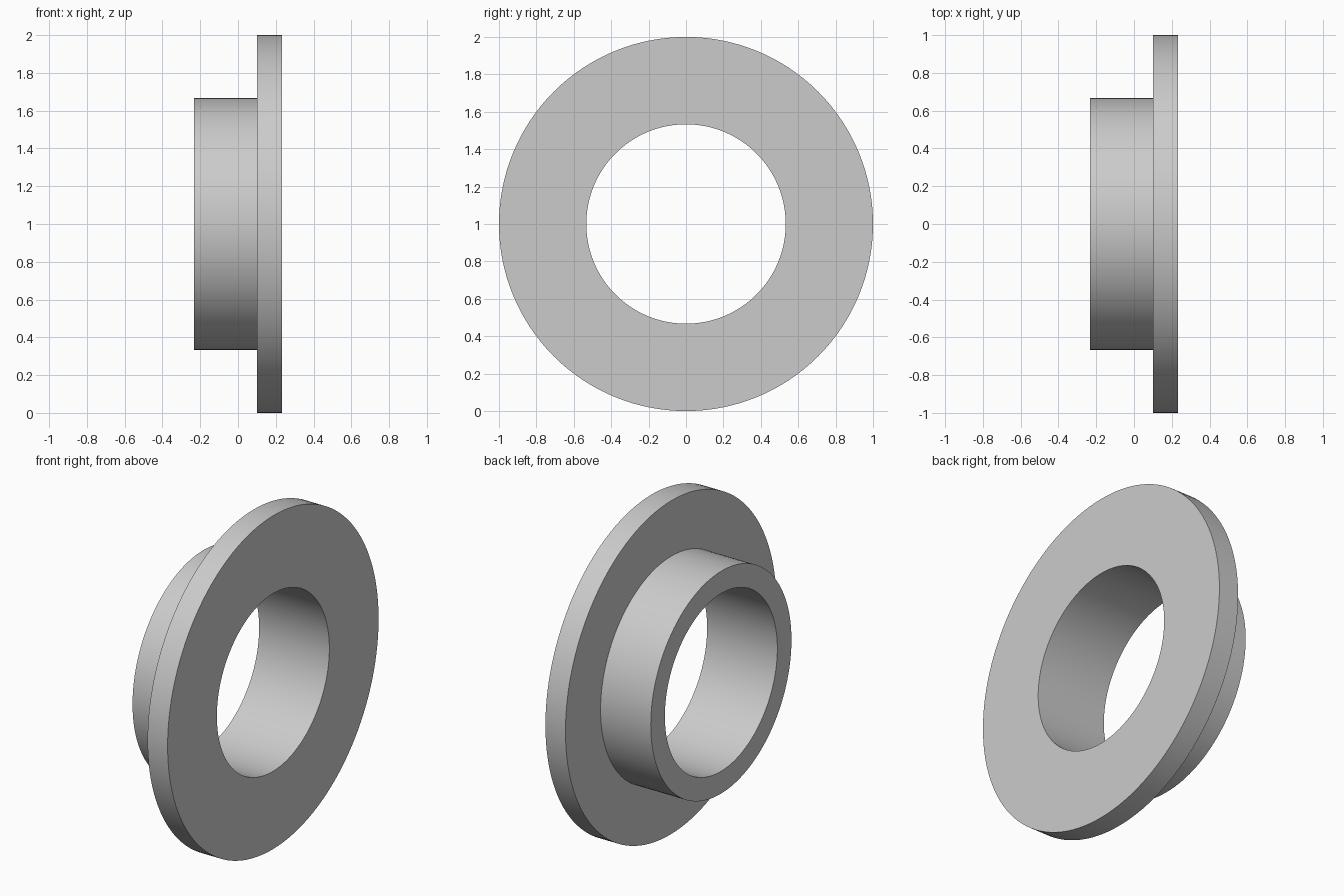
import bpy
import bmesh
from math import cos, sin, radians, tau

cube = bpy.data.objects.get("Cube")
if cube:
    bpy.data.objects.remove(cube, do_unlink=True)

# Main dimensions
SIDES = 128
BORE, HUB, FLANGE = 0.533, 0.667, 1.0
BACK, STEP, FRONT = -0.233, 0.1, 0.233

grey = bpy.data.materials.new("plain_grey")
colour = (0.6, 0.6, 0.6, 1)
grey.diffuse_color = colour
grey.use_nodes = True
grey.node_tree.nodes["Principled BSDF"].inputs["Base Color"].default_value = colour


def lathe_x(name, profile, material):
    """Spin a closed (x, radius) profile around the x axis at height 1."""
    bm = bmesh.new()
    rings = []
    for i in range(SIDES):
        a = tau * i / SIDES
        rings.append([bm.verts.new((x, r * cos(a), 1 + r * sin(a))) for x, r in profile])
    n = len(profile)
    for i, ring in enumerate(rings):
        after = rings[(i + 1) % SIDES]
        for j in range(n):
            k = (j + 1) % n
            bm.faces.new((ring[j], ring[k], after[k], after[j]))
    bmesh.ops.recalc_face_normals(bm, faces=bm.faces)
    mesh = bpy.data.meshes.new(name)
    bm.to_mesh(mesh)
    bm.free()
    mesh.materials.append(material)
    obj = bpy.data.objects.new(name, mesh)
    bpy.context.collection.objects.link(obj)
    bpy.ops.object.select_all(action="DESELECT")
    obj.select_set(True)
    bpy.context.view_layer.objects.active = obj
    bpy.ops.object.shade_smooth_by_angle(angle=radians(30))
    return obj


# Flanged bushing: sleeve and flange as one stepped section
lathe_x("flanged_bushing", [
    (BACK, BORE), (BACK, HUB), (STEP, HUB),
    (STEP, FLANGE), (FRONT, FLANGE), (FRONT, BORE),
], grey)
